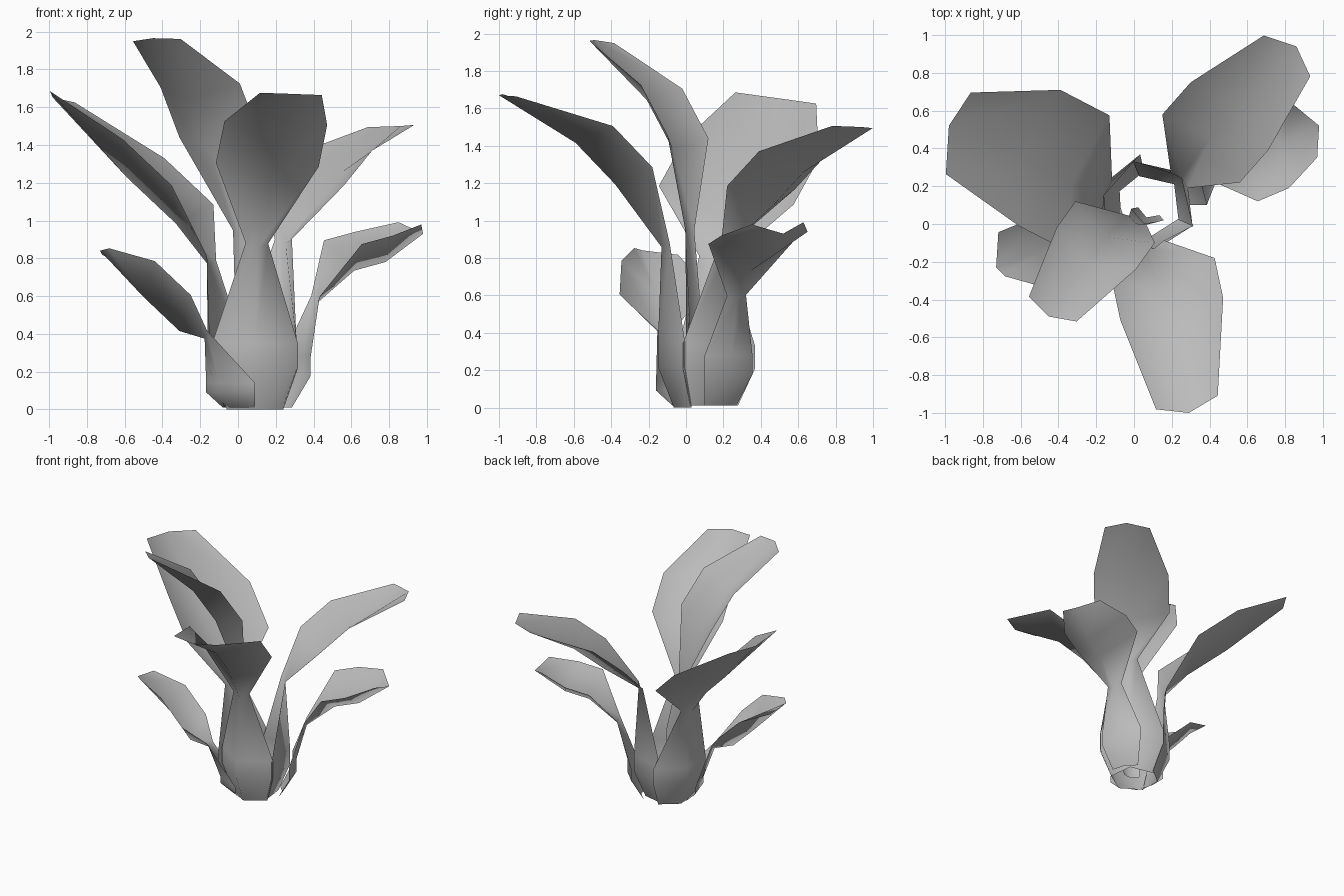
import bpy
import bmesh
from math import cos, sin, radians
from mathutils import Vector

default_cube = bpy.data.objects.get("Cube")
if default_cube:
    bpy.data.objects.remove(default_cube, do_unlink=True)

# Single flat colour for the whole plant
leaf_grey = bpy.data.materials.new("leaf_grey")
leaf_grey.use_nodes = True
leaf_grey.diffuse_color = (0.5, 0.5, 0.5, 1)
shader = leaf_grey.node_tree.nodes["Principled BSDF"]
shader.inputs["Base Color"].default_value = leaf_grey.diffuse_color
shader.inputs["Roughness"].default_value = 0.8

BULB_CENTRE = Vector((0.09, 0.1, 0))


def sheath_row(azimuth, half_angle, radius, height):
    """Arc of three points wrapping the bulb at the foot of a leaf."""
    row = []
    for offset in (-half_angle, 0, half_angle):
        angle = radians(azimuth + offset)
        arm = Vector((cos(angle), sin(angle), 0)) * radius
        row.append(BULB_CENTRE + arm + Vector((0, 0, height)))
    return row


def blade_row(centre, side, sag, width):
    """V-shaped cross-section: two raised edges and a sunken midrib."""
    centre = Vector(centre)
    half = Vector(side) * width
    return [centre - half, centre + Vector(sag) * width, centre + half]


def make_leaf(name, azimuth, sheath_top, neck, lower, upper, end, tip,
              side, sag, spread=60, girth=1.0, foot=0.01):
    # Sheath around the bulb, then narrow neck, then open blade
    rows = [
        sheath_row(azimuth, spread, 0.165 * girth, foot),
        sheath_row(azimuth, spread, 0.25 * girth, foot + 0.62 * (sheath_top - foot)),
        sheath_row(azimuth, spread, 0.25 * girth, sheath_top),
        blade_row(neck, side, sag, 0.22),
        blade_row(lower, side, sag, 1.0),
        blade_row(upper, side, sag, 1.0),
        blade_row(end, side, sag, 0.6),
    ]
    rows[-1][1] = Vector(tip)

    bm = bmesh.new()
    grid = [[bm.verts.new(point) for point in row] for row in rows]
    for below, above in zip(grid, grid[1:]):
        for i in range(2):
            bm.faces.new((below[i], below[i + 1], above[i + 1], above[i]))
    mesh = bpy.data.meshes.new(name)
    bm.to_mesh(mesh)
    bm.free()
    mesh.materials.append(leaf_grey)
    mesh.shade_smooth()
    leaf = bpy.data.objects.new(name, mesh)
    bpy.context.collection.objects.link(leaf)


# Tall leaves
make_leaf("front_leaf", -90, 0.35, neck=(0.1, -0.1, 0.88),
          lower=(0.155, -0.24, 1.295), upper=(0.2, -0.45, 1.515),
          end=(0.28, -0.945, 1.67), tip=(0.29, -1, 1.67),
          side=(0.272, 0.06, -0.01), sag=(0.02, -0.14, -0.1), spread=65, foot=0)
make_leaf("centre_leaf", 250, 0.5, neck=(0.02, 0.02, 0.95),
          lower=(-0.1, 0.01, 1.45), upper=(-0.2, -0.13, 1.715),
          end=(-0.43, -0.45, 1.955), tip=(-0.45, -0.49, 1.965),
          side=(0.21, -0.11, 0.01), sag=(-0.05, -0.08, -0.07),
          girth=0.42, foot=0.05)
make_leaf("right_leaf", 156, 0.33, neck=(-0.14, 0.15, 0.8),
          lower=(-0.24, 0.215, 1.135), upper=(-0.5, 0.35, 1.38),
          end=(-0.93, 0.48, 1.655), tip=(-0.98, 0.52, 1.65),
          side=(-0.11, -0.36, 0.05), sag=(-0.09, 0, -0.15), spread=54, girth=1.1)
make_leaf("back_leaf", 42, 0.34, neck=(0.24, 0.23, 0.9),
          lower=(0.355, 0.4, 1.175), upper=(0.505, 0.57, 1.36),
          end=(0.81, 0.89, 1.5), tip=(0.86, 0.94, 1.5),
          side=(-0.205, 0.18, -0.01), sag=(0.05, 0.06, -0.1), spread=70)

# Short outer leaves
make_leaf("low_left_leaf", 30, 0.28, neck=(0.41, 0.27, 0.6),
          lower=(0.555, 0.35, 0.885), upper=(0.72, 0.42, 0.93),
          end=(0.91, 0.49, 0.985), tip=(0.98, 0.52, 0.93),
          side=(-0.1, 0.23, 0.01), sag=(0.06, 0, -0.15), spread=30, girth=1.18)
make_leaf("low_right_leaf", 222, 0.14, neck=(-0.17, -0.11, 0.41),
          lower=(-0.28, -0.16, 0.575), upper=(-0.47, -0.15, 0.755),
          end=(-0.7, -0.16, 0.835), tip=(-0.73, -0.23, 0.84),
          side=(0.03, -0.195, 0.03), sag=(-0.03, 0, -0.16), spread=48, girth=1.04)
